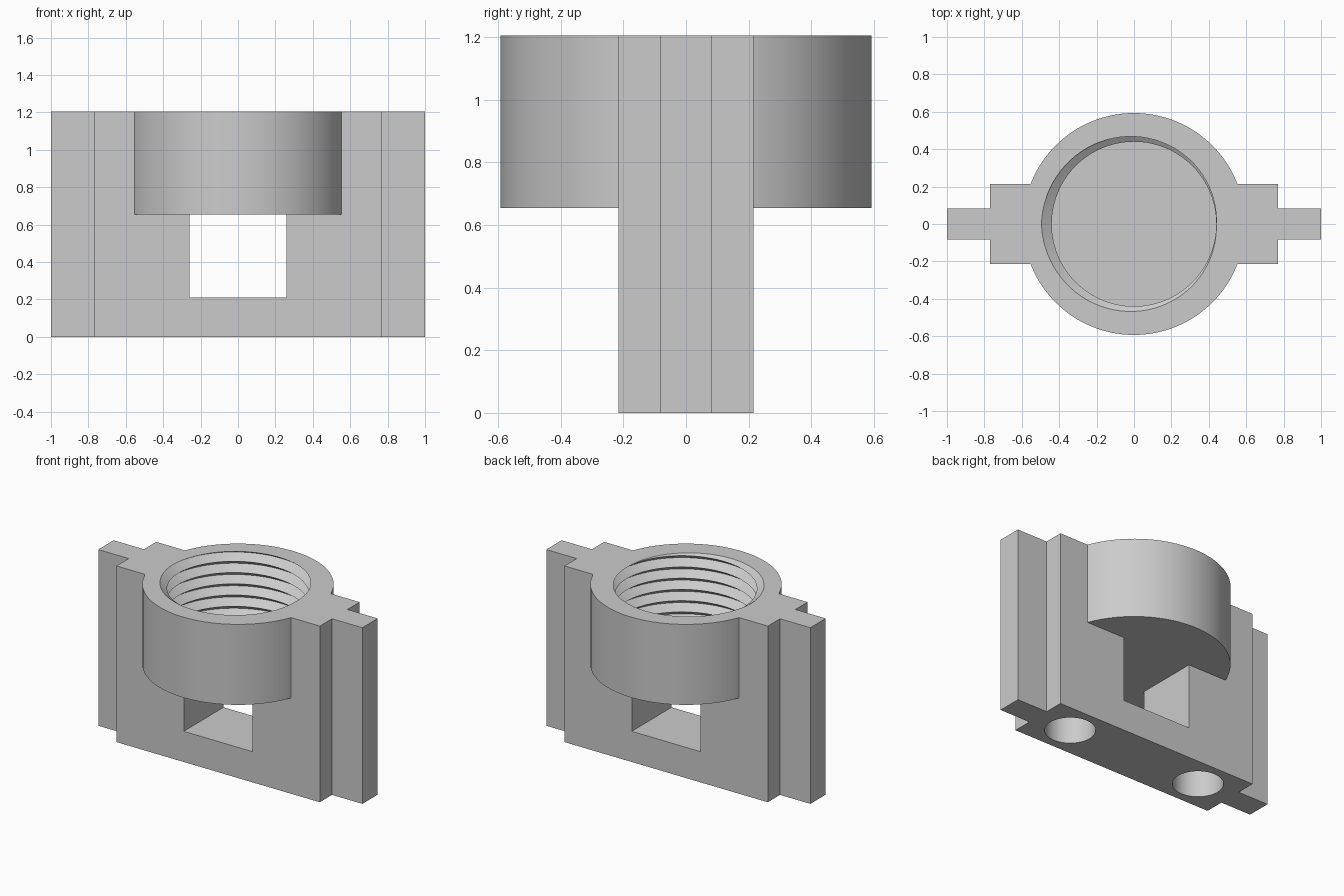
import bpy, bmesh, math

cube = bpy.data.objects.get("Cube")
if cube:
    bpy.data.objects.remove(cube, do_unlink=True)

TOP = 1.206            # overall height
COLLAR_Z = 0.655       # underside of the collar
FLOOR_Z = 0.72         # floor of the threaded socket
PITCH, CREST, DEPTH = 0.077, 0.44, 0.055

grey = bpy.data.materials.new("plain_grey")
grey.use_nodes = True
grey.diffuse_color = (0.6, 0.6, 0.6, 1)
grey.node_tree.nodes["Principled BSDF"].inputs["Base Color"].default_value = (0.6, 0.6, 0.6, 1)


def to_object(name, bm):
    bmesh.ops.recalc_face_normals(bm, faces=bm.faces)
    mesh = bpy.data.meshes.new(name)
    bm.to_mesh(mesh)
    bm.free()
    mesh.materials.append(grey)
    obj = bpy.data.objects.new(name, mesh)
    bpy.context.collection.objects.link(obj)
    return obj


def prism(name, outline, z0, z1):
    bm = bmesh.new()
    face = bm.faces.new([bm.verts.new((x, y, z0)) for x, y in outline])
    ext = bmesh.ops.extrude_face_region(bm, geom=[face])["geom"]
    top = [v for v in ext if isinstance(v, bmesh.types.BMVert)]
    bmesh.ops.translate(bm, verts=top, vec=(0, 0, z1 - z0))
    return to_object(name, bm)


def circle(r, n, cx=0):
    return [(cx + r * math.cos(math.tau * i / n), r * math.sin(math.tau * i / n)) for i in range(n)]


def thread_radius(z, turn):
    phase = ((z - TOP) / PITCH - turn) % 1
    return CREST + DEPTH * (1 - abs(2 * phase - 1))


def thread_cutter(n=80):
    """Helical V thread: rows follow the helix and are clamped at both ends."""
    bm = bmesh.new()
    z0, z1 = FLOOR_Z, TOP + 0.03
    first = math.floor((z0 - TOP) / PITCH * 2) - 3
    rows = []
    for k in range(first, 4):
        row = []
        for i in range(n):
            turn = i / n
            z = min(max(TOP + PITCH * (k / 2 + turn), z0), z1)
            r = thread_radius(z, turn)
            a = math.tau * turn
            row.append(bm.verts.new((r * math.cos(a), r * math.sin(a), z)))
        rows.append(row)
    for k in range(len(rows) - 1):
        for i in range(n):
            if i < n - 1:
                lo, hi = rows[k][i + 1], rows[k + 1][i + 1]
            elif k + 3 < len(rows):
                lo, hi = rows[k + 2][0], rows[k + 3][0]   # one full turn up
            else:
                continue
            bm.faces.new((rows[k][i], lo, hi, rows[k + 1][i]))
    bmesh.ops.remove_doubles(bm, verts=bm.verts, dist=1e-5)
    bmesh.ops.delete(bm, geom=[v for v in bm.verts if not v.link_faces], context='VERTS')
    bmesh.ops.holes_fill(bm, edges=[e for e in bm.edges if e.is_boundary], sides=0)
    bmesh.ops.triangulate(bm, faces=[f for f in bm.faces if len(f.verts) == 4])
    return to_object("thread_cutter", bm)


def combine(target, tool, operation):
    mod = target.modifiers.new(operation.lower(), 'BOOLEAN')
    mod.object, mod.operation, mod.solver = tool, operation, 'EXACT'
    tool.hide_render = True
    bpy.context.view_layer.objects.active = target
    bpy.ops.object.modifier_apply(modifier=mod.name)
    bpy.data.objects.remove(tool, do_unlink=True)


# Upright plate with a narrow tongue on each end
quarter = [(0.77, 0.215), (0.77, 0.083), (1.0, 0.083)]
right_half = quarter + [(x, -y) for x, y in reversed(quarter)]
plate = right_half + [(-x, -y) for x, y in right_half]
body = prism("threaded_slide_block", plate, 0, TOP)

# Round collar
combine(body, prism("collar", circle(0.593, 128), COLLAR_Z, TOP), 'UNION')

# Window through the plate
window = [(-0.26, -0.4), (0.26, -0.4), (0.26, 0.4), (-0.26, 0.4)]
combine(body, prism("window_cutter", window, 0.21, COLLAR_Z), 'DIFFERENCE')

# Blind holes in the underside
for side in (-1, 1):
    combine(body, prism("hole_cutter", circle(0.157, 64, side * 0.512), -0.1, 0.5), 'DIFFERENCE')

# Threaded socket in the top
combine(body, thread_cutter(), 'DIFFERENCE')

bpy.ops.object.select_all(action='DESELECT')
body.select_set(True)
bpy.context.view_layer.objects.active = body
bpy.ops.object.shade_smooth_by_angle(angle=math.radians(30))
